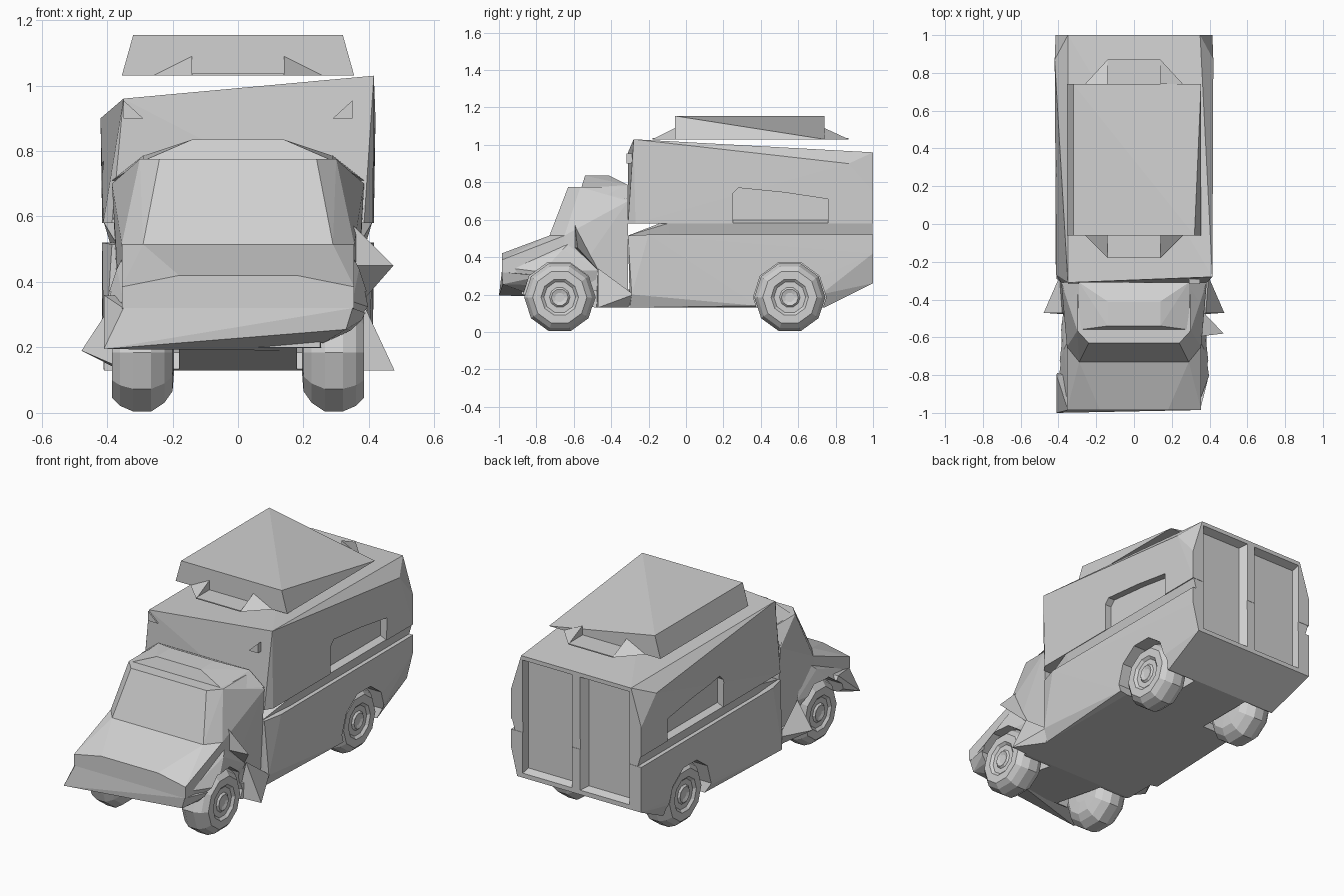
import bpy
import bmesh
import math
from mathutils import Vector

default = bpy.data.objects.get("Cube")
if default:
    bpy.data.objects.remove(default, do_unlink=True)

grey = bpy.data.materials.new("plain_grey")
grey.use_nodes = True
grey.diffuse_color = (0.64, 0.64, 0.64, 1)
grey.node_tree.nodes["Principled BSDF"].inputs["Base Color"].default_value = grey.diffuse_color


def finish(name, bm):
    """Turn a bmesh into a flat-shaded object."""
    bmesh.ops.recalc_face_normals(bm, faces=bm.faces)
    mesh = bpy.data.meshes.new(name)
    bm.to_mesh(mesh)
    bm.free()
    mesh.materials.append(grey)
    obj = bpy.data.objects.new(name, mesh)
    bpy.context.collection.objects.link(obj)
    return obj


def hull(name, points, both=()):
    """Faceted solid around points, plus points repeated on both sides."""
    bm = bmesh.new()
    every = list(points) + [(s * x, y, z) for x, y, z in both for s in (-1, 1)]
    for p in every:
        bm.verts.new(p)
    result = bmesh.ops.convex_hull(bm, input=bm.verts)
    spare = {g for g in result["geom_interior"] if isinstance(g, bmesh.types.BMVert)}
    bmesh.ops.delete(bm, geom=list(spare), context="VERTS")
    bmesh.ops.dissolve_limit(bm, angle_limit=0.01, verts=bm.verts, edges=bm.edges)
    return finish(name, bm)


def flip(points, side):
    return [(side * x, y, z) for x, y, z in points]


def lathe(name, profile, centre, side, steps=10):
    """Spin (x, radius) pairs around a sideways axle."""
    bm = bmesh.new()
    rings = []
    for x, r in profile:
        ring = []
        for i in range(steps):
            a = math.tau * (i + 0.5) / steps
            ring.append(bm.verts.new(Vector(centre) + Vector((side * x, r * math.sin(a), r * math.cos(a)))))
        rings.append(ring)
    for lower, upper in zip(rings, rings[1:]):
        for i in range(steps):
            j = (i + 1) % steps
            bm.faces.new((lower[i], lower[j], upper[j], upper[i]))
    bm.faces.new(rings[0])
    bm.faces.new(rings[-1])
    return finish(name, bm)


def cut(objects, cutters):
    """Subtract the cutters from each object and keep the result."""
    for obj in objects:
        for c in cutters:
            c.hide_render = True
            mod = obj.modifiers.new("cut", "BOOLEAN")
            mod.operation = "DIFFERENCE"
            mod.solver = "EXACT"
            mod.object = c
        graph = bpy.context.evaluated_depsgraph_get()
        mesh = bpy.data.meshes.new_from_object(obj.evaluated_get(graph))
        obj.modifiers.clear()
        obj.data = mesh
    for c in cutters:
        bpy.data.objects.remove(c, do_unlink=True)


# Cargo body: uneven roofed upper half, lower half and undercut belt between
upper = hull("upper_body",
             [(0.415, -0.28, 1.03), (-0.35, -0.31, 0.96)],
             [(0.35, 1, 0.96), (0.42, 0.87, 0.9), (0.385, -0.31, 0.58), (0.412, -0.27, 0.58),
              (0.415, 1, 0.75), (0.415, 1, 0.58)])
lower = hull("lower_body",
             [(-0.41, -0.29, 0.13), (0.41, 0.38, 0.14), (0.375, 1, 0.26), (-0.415, 1, 0.26)],
             [(0.385, -0.31, 0.515), (0.415, -0.2, 0.52), (0.415, 1, 0.52), (0.4, -0.29, 0.2),
              (0.415, 1, 0.42), (0.37, -0.3, 0.13), (0.37, 0.74, 0.13), (0.41, 0.72, 0.2)])
belt = hull("belt_recess", [(0.37, -0.31, 0.515), (-0.37, -0.31, 0.515)],
            [(x, y, z) for y in (-0.09, 0.998)
             for x, z in ((0.37, 0.45), (0.375, 0.515), (0.41, 0.582), (0.37, 0.6))])
underbody = hull("underbody", [],
                 [(0.37, -0.48, 0.13), (0.37, 0.5, 0.13), (0.25, -0.88, 0.2), (0.37, 0.4, 0.2),
                  (0.37, -0.48, 0.22), (0.25, -0.88, 0.25)])

# Rear door recesses, bevelled towards their floors
doors = [hull("door_cutter", flip([(x, 0.955, z) for x in (0.05, 0.335) for z in (0.3, 0.92)]
                                  + [(x, 1.05, z) for x in (0.0, 0.345) for z in (0.27, 0.955)], s))
         for s in (-1, 1)]
# Side window recesses
window = [(0.25, 0.57), (0.25, 0.74), (0.28, 0.77), (0.53, 0.745), (0.76, 0.71), (0.76, 0.57)]
panes = [hull("window_cutter", [(s * x, y, z) for x in (0.375, 0.5) for y, z in window]) for s in (-1, 1)]
cut([upper], panes)

# Cab with tapered windscreen and raised roof
cab = hull("cab", [],
           [(0.24, -0.63, 0.775), (0.29, -0.73, 0.515), (0.3, -0.565, 0.775), (0.355, -0.65, 0.515),
            (0.3, -0.31, 0.775), (0.385, -0.31, 0.7), (0.36, -0.31, 0.2), (0.355, -0.66, 0.2)])
hull("cab_roof", [],
     [(0.14, -0.54, 0.835), (0.14, -0.41, 0.835), (0.29, -0.56, 0.77), (0.29, -0.31, 0.785),
      (0.385, -0.31, 0.71)])
hood = hull("hood", [],
            [(0.355, -0.65, 0.515), (0.29, -0.73, 0.515), (0.18, -0.985, 0.42), (0.355, -0.985, 0.385),
             (0.355, -0.985, 0.32), (0.355, -0.6, 0.25)])
bumper = hull("bumper",
              [(-0.41, -0.8, 0.36), (-0.41, -1, 0.195), (0.33, -0.98, 0.255), (0.22, -0.8, 0.19)],
              [(0.35, -0.985, 0.32), (0.405, -0.77, 0.3), (0.35, -0.8, 0.25)])

# Front fenders, their pointed trim and the flared skirts behind the wheels
fenders = []
for s, word in ((1, "left"), (-1, "right")):
    fenders.append(hull(word + "_fender", flip(
        [(0.35, -0.93, 0.34), (0.41, -0.77, 0.32), (0.37, -0.66, 0.44), (0.375, -0.47, 0.33),
         (0.34, -0.6, 0.5), (0.34, -0.5, 0.2), (0.34, -0.9, 0.26)], s)))
    low = 0.13 if s > 0 else 0.19
    hull(word + "_skirt", flip(
        [(0.38, -0.47, 0.34), (0.478, -0.47, low), (0.395, -0.28, 0.2), (0.36, -0.3, 0.13),
         (0.34, -0.48, 0.13)], s))
    # Corner lamps above the cab
    hull(word + "_corner_lamp", flip(
        [(x, y, z) for y in (-0.318, -0.29) for x, z in ((0.35, 0.9), (0.29, 0.9), (0.35, 0.955))], s))
hull("left_fender_point",
     [(0.345, -0.595, 0.58), (0.475, -0.58, 0.45), (0.37, -0.47, 0.33), (0.345, -0.595, 0.45)])

# Wheel wells
wells = [lathe("well_cutter", [(0.18, 0.195), (0.6, 0.195)], (0, y, 0.185), s)
         for y in (-0.68, 0.555) for s in (-1, 1)]
cut([lower, underbody, cab, hood, bumper] + fenders, wells)
cut([upper, lower, belt], doors)

# Wheels with domed tyres and shallow sunken rims
tyre = [(0.195, 0.06), (0.2, 0.125), (0.225, 0.162), (0.265, 0.19), (0.32, 0.19), (0.36, 0.172),
        (0.385, 0.145), (0.385, 0.1), (0.372, 0.085), (0.372, 0.055), (0.382, 0.045), (0.375, 0.025)]
for y, end in ((-0.675, "front"), (0.555, "rear")):
    for s, word in ((1, "left"), (-1, "right")):
        lathe(f"{end}_{word}_wheel", tyre, (0, y, 0.185), s)

# Roof pod with one dropped rear corner
hull("roof_pod",
     [(-0.32, -0.06, 1.155), (0.32, -0.06, 1.155), (-0.32, 0.74, 1.155)],
     [(0.355, -0.06, 1.03), (0.355, 0.74, 1.03)])
# Flat bracket with two raised fins at each end of the pod
for root, tip, end in ((-0.06, -0.18, "front"), (0.74, 0.87, "rear")):
    hull(end + "_pod_bracket", [], [(0.14, y, z) for y in (root, tip) for z in (1.03, 1.036)])
    for s, word in ((1, "left"), (-1, "right")):
        hull(f"{end}_{word}_pod_fin", flip(
            [(0.26, root, 1.03), (0.14, tip, 1.03), (0.14, root, 1.09), (0.14, root, 1.03)], s))
